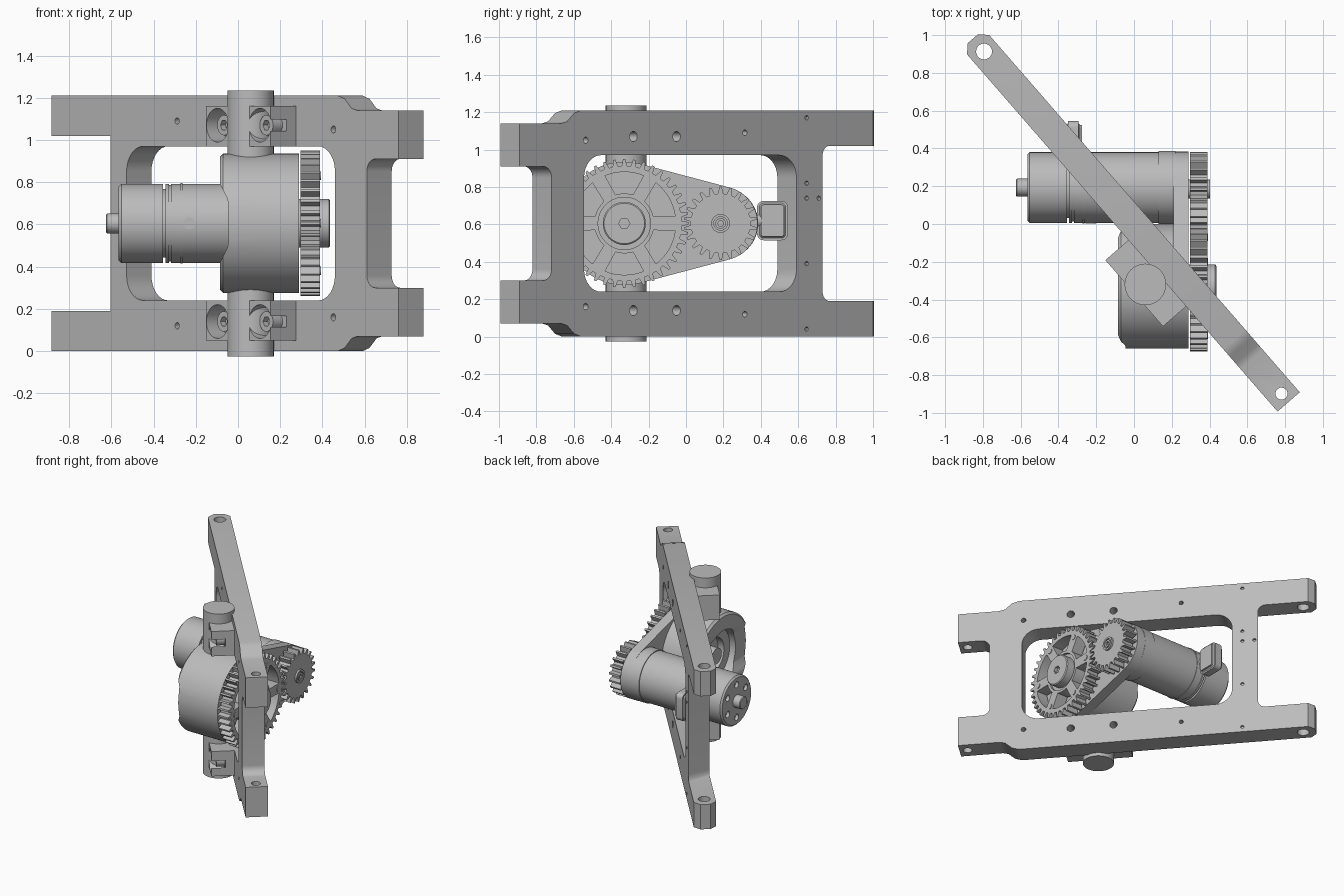
import bpy, bmesh
from math import sin, cos, pi, radians, acos
from mathutils import Matrix, Vector

cube = bpy.data.objects.get("Cube")
if cube:
    bpy.data.objects.remove(cube)

grey = bpy.data.materials.new("light grey")
grey.use_nodes = True
grey.diffuse_color = (0.5, 0.5, 0.5, 1)
grey.node_tree.nodes["Principled BSDF"].inputs["Base Color"].default_value = (0.5, 0.5, 0.5, 1)

AX = {"x": Matrix(), "y": Matrix.Rotation(pi / 2, 4, "Z"), "z": Matrix.Rotation(-pi / 2, 4, "Y")}
FRAME = Matrix.Rotation(radians(-49), 4, "Z")   # frame runs diagonally
MID = 0.605                                     # mid height
BIG, SMALL = (-0.33, MID), (0.185, MID)         # gear centres in y, z


def finish(name, bm, M=Matrix()):
    bmesh.ops.recalc_face_normals(bm, faces=bm.faces)
    bm.transform(M)
    me = bpy.data.meshes.new(name)
    bm.to_mesh(me)
    bm.free()
    me.materials.append(grey)
    ob = bpy.data.objects.new(name, me)
    bpy.context.collection.objects.link(ob)
    return ob


def smooth(ob):
    bpy.ops.object.select_all(action="DESELECT")
    ob.select_set(True)
    bpy.context.view_layer.objects.active = ob
    bpy.ops.object.shade_smooth_by_angle(angle=radians(30))
    return ob


def lathe(name, profile, M=Matrix(), n=48):
    """Spin (x, radius) points around the x axis."""
    bm = bmesh.new()
    vs = [bm.verts.new((x, r, 0)) for x, r in profile]
    es = [bm.edges.new(p) for p in zip(vs, vs[1:])]
    bmesh.ops.spin(bm, geom=vs + es, cent=(0, 0, 0), axis=(1, 0, 0), angle=2 * pi, steps=n)
    bmesh.ops.remove_doubles(bm, verts=bm.verts, dist=1e-4)
    return finish(name, bm, M)


def cyl(name, centre, axis, r, a, b, n=32):
    M = Matrix.Translation(centre) @ AX[axis]
    return lathe(name, [(a, 0), (a, r), (b, r), (b, 0)], M, n)


def prism_bm(pts, axis, a, b):
    """Extrude a 2D outline along an axis."""
    bm = bmesh.new()
    put = {"x": lambda p: (a, p[0], p[1]), "y": lambda p: (p[0], a, p[1])}[axis]
    f = bm.faces.new([bm.verts.new(put(p)) for p in pts])
    out = bmesh.ops.extrude_face_region(bm, geom=[f])["geom"]
    step = Vector((b - a, 0, 0)) if axis == "x" else Vector((0, b - a, 0))
    bmesh.ops.translate(bm, vec=step, verts=[v for v in out if isinstance(v, bmesh.types.BMVert)])
    return bm


def prism(name, pts, axis, a, b):
    return finish(name, prism_bm(pts, axis, a, b))


def arc(cx, cy, r, a0, a1, n=8):
    ang = [radians(a0 + (a1 - a0) * i / n) for i in range(n + 1)]
    return [(cx + r * cos(t), cy + r * sin(t)) for t in ang]


def rounded_rect(x0, x1, y0, y1, r):
    return (arc(x1 - r, y1 - r, r, 0, 90) + arc(x0 + r, y1 - r, r, 90, 180)
            + arc(x0 + r, y0 + r, r, 180, 270) + arc(x1 - r, y0 + r, r, 270, 360))


def cut(ob, cutters):
    bpy.context.view_layer.objects.active = ob
    for c in cutters:
        c.hide_render = True
        m = ob.modifiers.new("cut", "BOOLEAN")
        m.object, m.solver = c, "EXACT"
        bpy.ops.object.modifier_apply(modifier=m.name)
        bpy.data.objects.remove(c)
    return ob


# Flat frame: forked at both ends, stepped at one, mirrored top to bottom
half = (arc(1.08, 0.85, 0.06, 180, 90)
        + [(1.248, 0.91), (1.248, 1.14), (0.95, 1.14), (0.91, 1.15), (0.86, 1.195), (0.81, 1.21),
           (-1.3, 1.21), (-1.3, 1.02)] + arc(-0.95, 0.97, 0.05, 90, 0))
bm = prism_bm(half + [(u, 2 * MID - z) for u, z in reversed(half)], "y", -0.078, 0.078)
for v in bm.verts:                              # slanted wall of the long fork
    if v.co.y < 0 and -0.96 < v.co.x < -0.89:
        v.co.x = -0.832
tips = [e for e in bm.edges if all(v.co.x < -1.29 for v in e.verts)
        and abs(e.verts[0].co.y - e.verts[1].co.y) < 0.01]
bmesh.ops.bevel(bm, geom=tips, offset=0.042, segments=1, affect="EDGES")
frame = finish("frame", bm)
holes = [prism("cutter", rounded_rect(-0.715, 0.79, 0.24, 0.97, 0.12), "y", -1, 1)]
for u, z, r in [(0.778, 1.05, 0.017), (0.134, 1.07, 0.027), (0.44, 1.07, 0.027), (-0.35, 1.09, 0.015)]:
    for h in (z, 2 * MID - z):
        holes.append(cyl("cutter", (u, 0, h), "y", r, -1, 1, 20))
for u, z in [(-0.787, 1.17), (-0.787, 0.82), (-0.787, 0.74), (-0.873, 0.74), (-0.787, 0.39), (-0.787, 0.04)]:
    holes.append(cyl("cutter", (u, 0, z), "y", 0.012, 0.06, 1, 12))
for u, r in [(-1.21, 0.042), (1.19, 0.032)]:
    holes.append(cyl("cutter", (u, 0, 0), "z", r, -1, 3))
cut(frame, holes)
frame.data.transform(FRAME)
smooth(frame)

# Bearing blocks with counterbored screws, and trunnions of the gearbox
for side, z0 in (("upper", 0.97), ("lower", 0.05)):
    zc = z0 + (0.1 if side == "upper" else 0.09)
    block = prism(side + "_bearing_block", [(0.045, z0), (0.51, z0), (0.51, z0 + 0.19), (0.045, z0 + 0.19)],
                  "y", -0.24, -0.078)
    cut(block, [cyl("cutter", (u, 0, zc), "y", 0.08, -0.4, -0.14) for u in (0.128, 0.435)])
    for u in (0.128, 0.435):
        head = cyl(side + "_block_screw", (u, 0, zc), "y", 0.048, -0.2, -0.135)
        cut(head, [cyl("cutter", (u, 0, zc), "y", 0.025, -0.3, -0.17, 6)])
        head.data.transform(FRAME)
        smooth(head)
    block.data.transform(FRAME)
    smooth(block)
    smooth(cyl(side + "_trunnion", (0.06, -0.32, z0 + 0.095), "z", 0.11, -0.17, 0.17))

# Gearbox housing with a stepped recess and a scalloped back edge
at_big = Matrix.Translation((0, *BIG))
at_small = Matrix.Translation((0, *SMALL))
housing = lathe("gearbox_housing", [
    (-0.03, 0), (-0.03, 0.06), (0.05, 0.06), (0.05, 0.13), (0, 0.13), (0, 0.2), (-0.085, 0.21),
    (-0.085, 0.315), (-0.07, 0.33), (0.285, 0.33), (0.285, 0)], at_big, 72)
scallop = [(-0.1, 0.82), (-0.085, 0.79), (-0.05, 0.72), (-0.045, 0.69)]
cut(housing, [prism("cutter", scallop + [(x, 2 * MID - z) for x, z in reversed(scallop)], "y", -1, 0.1)])
smooth(housing)

# Teardrop plate joining gearbox and motor
a = acos((0.33 - 0.2) / (SMALL[0] - BIG[0])) * 180 / pi
smooth(prism("gearbox_plate", arc(*BIG, 0.33, a, 360 - a, 48) + arc(*SMALL, 0.198, -a, a, 32), "x", 0.21, 0.288))


def gear(name, centre, teeth, phase):
    m = 0.0164
    ro, ri, pts = m * (teeth + 2) / 2, m * (teeth - 2.5) / 2, []
    for i in range(teeth):
        for f, r in ((-0.29, ri), (-0.12, ro), (0.12, ro), (0.29, ri)):
            t = 2 * pi * (i + f + phase) / teeth
            pts.append((centre[0] + r * cos(t), centre[1] + r * sin(t)))
    return prism(name, pts, "x", 0.297, 0.388)


# Large spoked gear and hub
wheel = gear("large_gear", BIG, 40, 0)
cut(wheel, [prism("cutter", arc(*BIG, 0.275, d - 22, d + 22) + arc(*BIG, 0.16, d + 17, d - 17), "x", 0.2, 0.5)
            for d in range(30, 390, 60)])
cut(wheel, [lathe("cutter", [(0.37, 0), (0.37, 0.14), (0.5, 0.14), (0.5, 0)], at_big)])
smooth(wheel)
hub = lathe("large_gear_hub", [(0.28, 0), (0.28, 0.115), (0.43, 0.115), (0.436, 0.108), (0.436, 0)], at_big)
smooth(cut(hub, [cyl("cutter", (0, *BIG), "x", 0.03, 0.41, 0.5, 6)]))
for d in range(0, 360, 60):
    t = radians(d)
    smooth(cyl("spoke_screw", (0, BIG[0] + 0.26 * cos(t), BIG[1] + 0.26 * sin(t)), "x", 0.02, 0.38, 0.393, 16))

# Small gear and shaft end
smooth(gear("small_gear", SMALL, 22, 0.5))
shaft = lathe("small_gear_shaft", [(0.25, 0), (0.25, 0.05), (0.402, 0.05), (0.402, 0.036), (0.392, 0.036),
                                   (0.392, 0.028), (0.402, 0.028), (0.402, 0)], at_small)
smooth(cut(shaft, [cyl("cutter", (0, *SMALL), "x", 0.016, 0.39, 0.5, 6)]))

# Motor body, grooved, with rear shaft and holed end cap
R = 0.187
at_motor = Matrix.Translation((0, 0.193, MID))
motor = lathe("motor", [
    (-0.565, 0), (-0.565, R - 0.012), (-0.553, R), (-0.355, R), (-0.355, R - 0.025), (-0.343, R - 0.025),
    (-0.343, R), (-0.327, R), (-0.327, R - 0.006), (-0.318, R - 0.006), (-0.318, R), (-0.272, R),
    (-0.272, R + 0.004), (-0.262, R + 0.004), (-0.262, R), (0.13, R), (0.13, R + 0.006), (0.22, R + 0.006), (0.22, 0)], at_motor, 64)
cut(motor, [cyl("cutter", (0, 0.193 + 0.125 * cos(t), MID + 0.125 * sin(t)), "x", 0.024, -0.7, -0.54, 16)
            for t in (radians(d) for d in range(30, 390, 60))])
smooth(motor)
smooth(lathe("motor_rear_shaft", [(-0.625, 0), (-0.625, 0.042), (-0.62, 0.047), (-0.56, 0.047), (-0.56, 0)], at_motor))
smooth(cyl("motor_side_screw", (-0.23, 0, MID), "y", 0.028, 0.003, 0.02, 24))

# Cable connector on the motor's back
bm = prism_bm(rounded_rect(0.38, 0.545, 0.515, 0.725, 0.035), "x", -0.37, -0.275)
rim = [e for e in bm.edges if abs(e.verts[0].co.x - e.verts[1].co.x) < 0.01]
bmesh.ops.bevel(bm, geom=rim, offset=0.02, segments=3, affect="EDGES")
smooth(finish("cable_connector", bm))
smooth(cyl("connector_neck", (-0.322, 0, 0.62), "y", 0.04, 0.3, 0.4))
